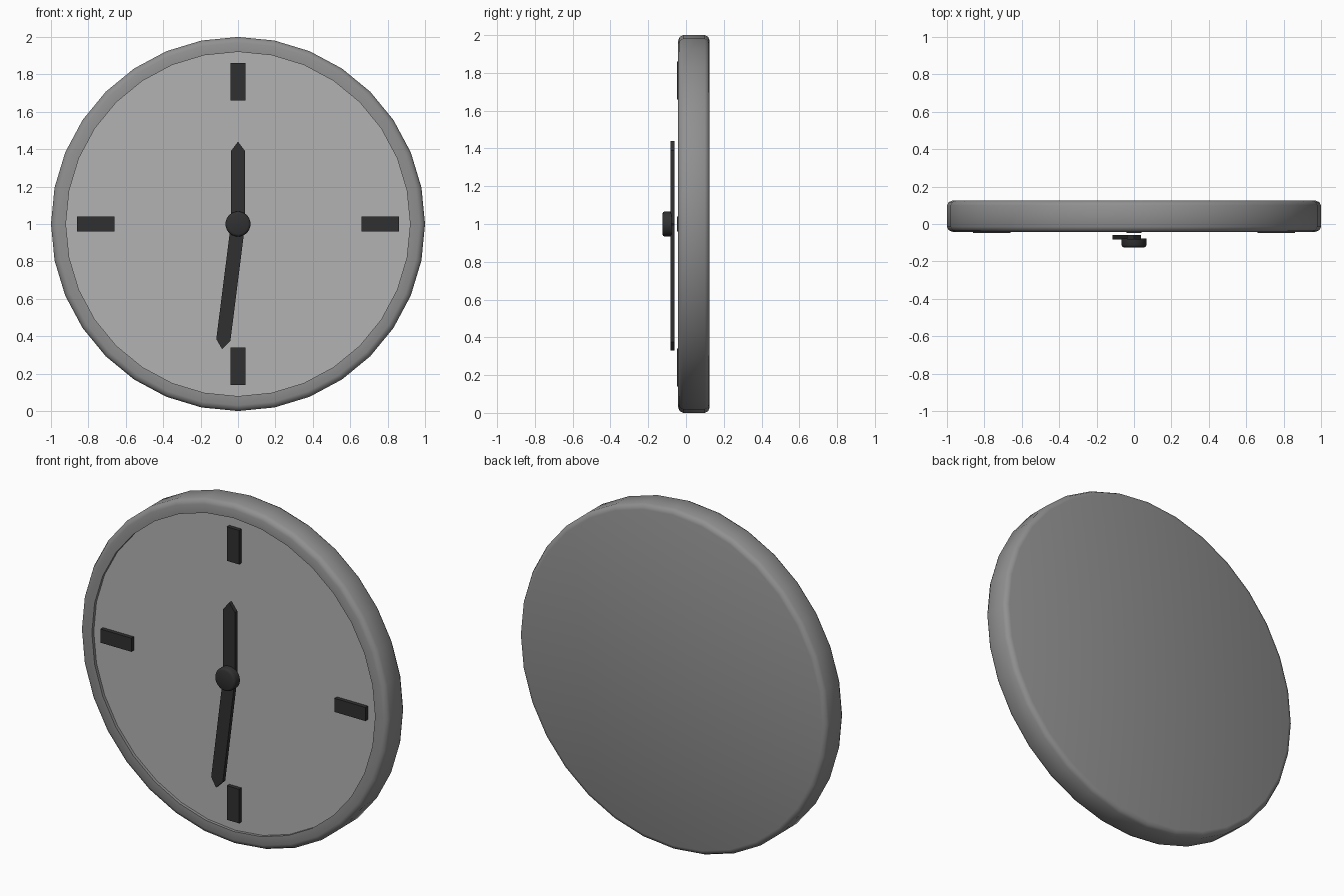
import bpy, bmesh, math
from mathutils import Matrix

if "Cube" in bpy.data.objects:
    bpy.data.objects.remove(bpy.data.objects["Cube"])

CENTRE_Z = 1.0
SIDES = 32


def material(name, v):
    m = bpy.data.materials.new(name)
    m.diffuse_color = (v, v, v, 1)
    m.use_nodes = True
    m.node_tree.nodes["Principled BSDF"].inputs["Base Color"].default_value = m.diffuse_color
    return m


DARK = material("dark", 0.03)
BODY = material("body_grey", 0.28)
PALE = material("dial_grey", 0.45)


def finish(name, bm, mat, smooth=False):
    bmesh.ops.recalc_face_normals(bm, faces=bm.faces)
    mesh = bpy.data.meshes.new(name)
    bm.to_mesh(mesh)
    bm.free()
    obj = bpy.data.objects.new(name, mesh)
    obj.location.z = CENTRE_Z
    mesh.materials.append(mat)
    bpy.context.collection.objects.link(obj)
    if smooth:
        bpy.ops.object.select_all(action='DESELECT')
        obj.select_set(True)
        bpy.context.view_layer.objects.active = obj
        bpy.ops.object.shade_smooth_by_angle(angle=math.radians(50))
    return obj


def lathe(name, profile, mat, sides=SIDES):
    """Turn (radius, y) points around the y axis and cap both ends."""
    bm = bmesh.new()
    rings = []
    for r, y in profile:
        rings.append([bm.verts.new((r * math.sin(math.tau * i / sides), y,
                                    r * math.cos(math.tau * i / sides)))
                      for i in range(sides)])
    for a, b in zip(rings, rings[1:]):
        for i in range(sides):
            j = (i + 1) % sides
            bm.faces.new((a[i], a[j], b[j], b[i]))
    bm.faces.new(rings[0])
    bm.faces.new(rings[-1])
    return finish(name, bm, mat, True)


def plate(name, outline, y0, y1, angle, mat):
    """Extrude an (x, z) outline from y0 to y1, turned clockwise about the dial centre."""
    bm = bmesh.new()
    face = bm.faces.new([bm.verts.new((x, y0, z)) for x, z in outline])
    new = bmesh.ops.extrude_face_region(bm, geom=[face])["geom"]
    bmesh.ops.translate(bm, vec=(0, y1 - y0, 0),
                        verts=[v for v in new if isinstance(v, bmesh.types.BMVert)])
    bmesh.ops.rotate(bm, verts=bm.verts, matrix=Matrix.Rotation(math.radians(angle), 3, 'Y'))
    return finish(name, bm, mat)


# Case: rounded outer edge with a shallow recess in front
lathe("case", [(0.97, 0.125), (0.99, 0.118), (1.0, 0.1), (1.0, -0.015), (0.99, -0.034),
               (0.97, -0.042), (0.92, -0.042), (0.92, -0.022)], BODY)

# Dial set into the recess
lathe("dial", [(0.92, -0.015), (0.92, -0.024)], PALE)

# Four hour marks
for k in range(4):
    plate(f"hour_mark_{k + 1}", [(-0.04, 0.66), (0.04, 0.66), (0.04, 0.86), (-0.04, 0.86)],
          -0.047, -0.02, 90 * k, DARK)


# Pointed hands
def hand(name, length, angle):
    w, tip = 0.038, 0.05
    plate(name, [(-w, 0), (w, 0), (w, length - tip), (0, length), (-w, length - tip)],
          -0.083, -0.06, angle, DARK)


hand("hour_hand", 0.44, 0)
hand("minute_hand", 0.675, 187.2)

# Hub cap over the hands
lathe("hub", [(0.067, -0.078), (0.067, -0.113), (0.063, -0.121), (0.054, -0.125)], DARK)
